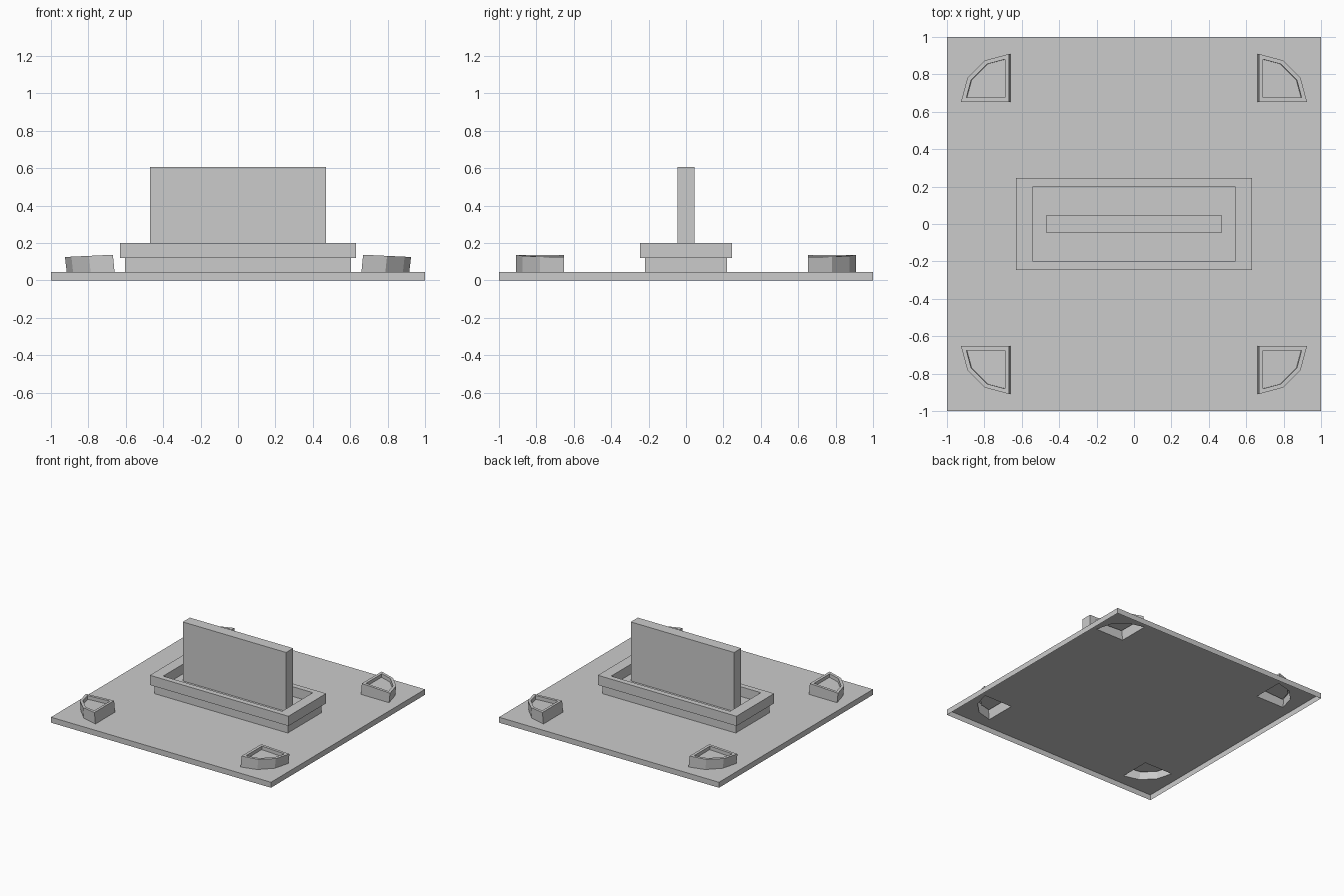
import bpy, bmesh, math
from mathutils import Vector

if "Cube" in bpy.data.objects:
    bpy.data.objects.remove(bpy.data.objects["Cube"])

PLATE_Z = 0.045


def finish(name, bm):
    me = bpy.data.meshes.new(name)
    bm.to_mesh(me)
    bm.free()
    ob = bpy.data.objects.new(name, me)
    bpy.context.collection.objects.link(ob)
    return ob


def ring(bm, pts):
    return [bm.verts.new(p) for p in pts]


def rect(hx, hy, z):
    return [(-hx, -hy, z), (hx, -hy, z), (hx, hy, z), (-hx, hy, z)]


def bridge(bm, a, b):
    for i in range(len(a)):
        j = (i + 1) % len(a)
        bm.faces.new((a[i], a[j], b[j], b[i]))


def stack(name, levels):
    """Rectangular profile levels (hx, hy, z) joined in order, capped at the end."""
    bm = bmesh.new()
    rings = [ring(bm, rect(*l)) for l in levels]
    for a, b in zip(rings, rings[1:]):
        bridge(bm, a, b)
    bm.faces.new(rings[-1])
    return finish(name, bm)


def foot_outline(cx, z):
    """Quarter circle in three segments plus its corner."""
    c, r = Vector((cx, 0.653, z)), 0.256
    arc = [c + r * Vector((math.cos(t), math.sin(t), 0))
           for t in (math.radians(30 * i) for i in range(4))]
    return [c] + arc


# thin base plate, open underneath, with holes below the corner cups
bm = bmesh.new()
low, top = ring(bm, rect(1, 1, 0)), ring(bm, rect(1, 1, PLATE_Z))
bridge(bm, low, top)
edges = [bm.edges.get((top[i], top[(i + 1) % 4])) for i in range(4)]
for sx in (-1, 1):
    for sy in (-1, 1):
        vs = ring(bm, [(p.x * sx, p.y * sy, p.z) for p in foot_outline(0.66, PLATE_Z)])
        edges += [bm.edges.new((vs[i], vs[(i + 1) % len(vs)])) for i in range(len(vs))]
fill = bmesh.ops.triangle_fill(bm, edges=edges, use_beauty=True, normal=(0, 0, 1))
for f in fill["geom"]:
    if isinstance(f, bmesh.types.BMFace):
        f.normal_update()
        if f.normal.z < 0:
            f.normal_flip()
bmesh.ops.dissolve_limit(bm, angle_limit=0.01, verts=bm.verts[:], edges=bm.edges[:])
finish("base_plate", bm)

# corner cups, leaning outward with sloped rims and recessed lids
bm = bmesh.new()
low = ring(bm, foot_outline(0.66, PLATE_Z))
top = ring(bm, [(p.x, p.y, 0.137 - 0.047 * (p.x - 0.67)) for p in foot_outline(0.669, 0)])
bridge(bm, low, top)
lid = bm.faces.new(top)
bm.normal_update()
bmesh.ops.inset_individual(bm, faces=[lid], thickness=0.022, use_even_offset=True)
floor = bmesh.ops.extrude_discrete_faces(bm, faces=[lid])["faces"][0]
bmesh.ops.translate(bm, verts=floor.verts[:], vec=(-0.003, 0, -0.03))
cups = finish("corner_cups", bm)
mod = cups.modifiers.new("mirror", "MIRROR")
mod.use_axis = (True, True, False)
mod.use_mirror_merge = False

# central pedestal with overhanging tray
stack("pedestal", [(0.605, 0.218, PLATE_Z), (0.605, 0.218, 0.12), (0.63, 0.245, 0.12),
                   (0.63, 0.245, 0.2), (0.54, 0.2, 0.2), (0.54, 0.2, 0.12)])

# upright panel standing in the tray
stack("upright_panel", [(0.47, 0.046, 0.12), (0.47, 0.046, 0.605)])
